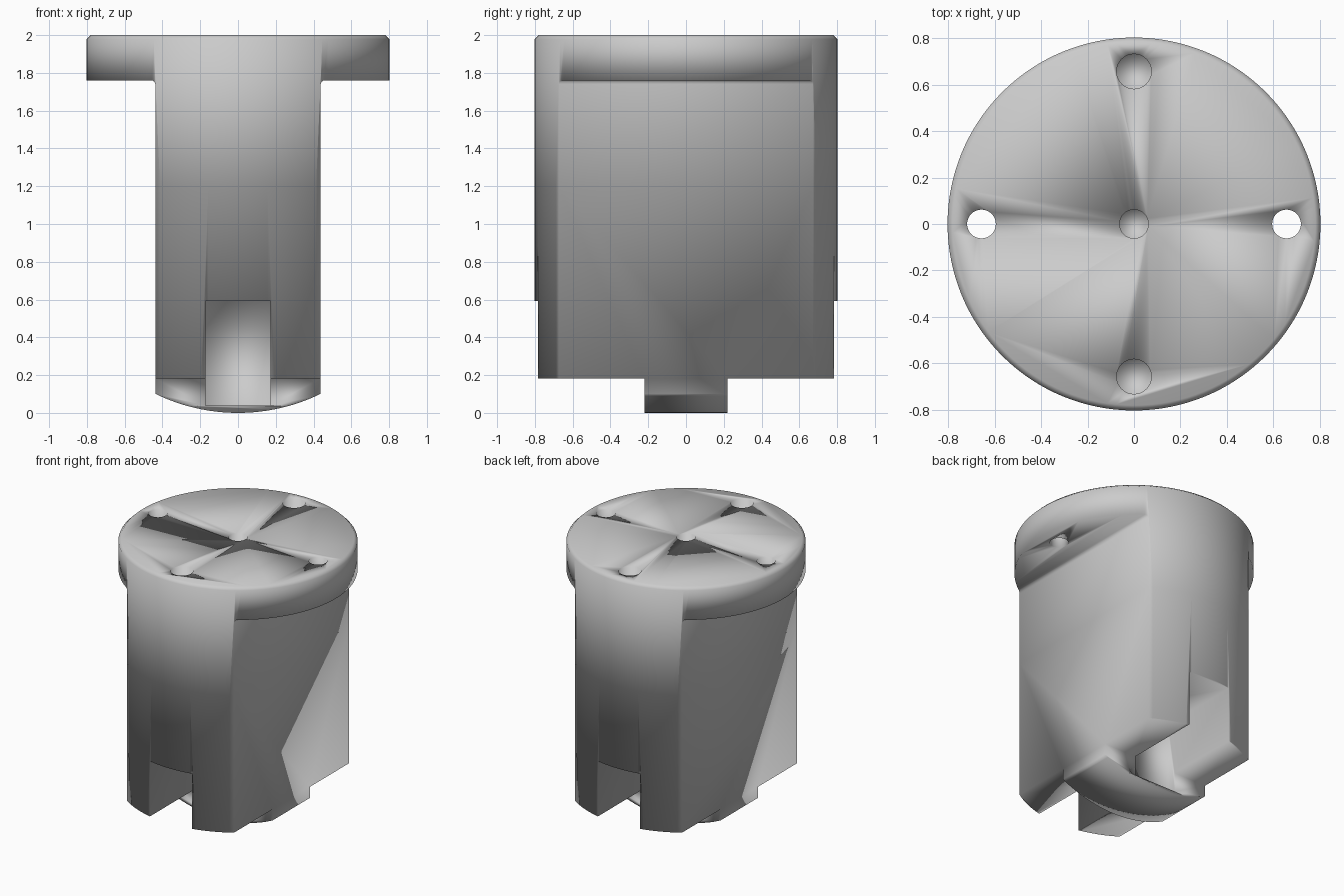
import bpy, bmesh, math
from mathutils import Vector

if "Cube" in bpy.data.objects:
    bpy.data.objects.remove(bpy.data.objects["Cube"], do_unlink=True)

R = 0.803        # outer radius
HALF = 0.438     # half width of the flat-sided shank
ARC = 1.0        # radius of the curved foot
JOINT = 1.2      # height where upper and lower shank meet

grey = bpy.data.materials.new("plain grey")
grey.use_nodes = True
grey.diffuse_color = (0.6, 0.6, 0.6, 1)
grey.node_tree.nodes["Principled BSDF"].inputs["Base Color"].default_value = (0.6, 0.6, 0.6, 1)


def finish(name, bm):
    bmesh.ops.recalc_face_normals(bm, faces=bm.faces)
    mesh = bpy.data.meshes.new(name)
    bm.to_mesh(mesh)
    bm.free()
    mesh.materials.append(grey)
    obj = bpy.data.objects.new(name, mesh)
    bpy.context.collection.objects.link(obj)
    return obj


def cylinder(name, x, y, z0, z1, radius, sides, chamfer=0):
    bm = bmesh.new()
    bmesh.ops.create_cone(bm, cap_ends=True, segments=sides, radius1=radius,
                          radius2=radius, depth=z1 - z0)
    bmesh.ops.translate(bm, verts=bm.verts, vec=(x, y, (z0 + z1) / 2))
    if chamfer:
        rim = [e for e in bm.edges if all(v.co.z > z1 - 0.001 for v in e.verts)]
        bmesh.ops.bevel(bm, geom=rim, offset=chamfer, segments=1,
                        profile=0.5, affect='EDGES')
    return finish(name, bm)


def prism(name, profile, y0, y1):
    """Extrude an x-z profile along y."""
    bm = bmesh.new()
    face = bm.faces.new([bm.verts.new((x, y0, z)) for x, z in profile])
    out = bmesh.ops.extrude_face_region(bm, geom=[face])
    moved = [v for v in out["geom"] if isinstance(v, bmesh.types.BMVert)]
    bmesh.ops.translate(bm, verts=moved, vec=Vector((0, y1 - y0, 0)))
    return finish(name, bm)


def box_profile(x, z0, z1):
    return [(-x, z0), (x, z0), (x, z1), (-x, z1)]


# Round blank with a chamfered top rim
body = cylinder("flanged_shank", 0, 0, -0.05, 2, R, 128, chamfer=0.022)
cutters = []

# Flat sides under the flange, with a small fillet in the corner
F, FLANGE = 0.02, 1.76
for s in (1, -1):
    fillet = [(HALF + F - F * math.cos(a), FLANGE - F + F * math.sin(a))
              for a in (i * math.pi / 8 for i in range(5))]
    profile = [(1, FLANGE), (1, -0.2), (HALF, -0.2)] + fillet
    cutters.append(prism("side_cutter", [(s * x, z) for x, z in profile], -1, 1))

# Steps that leave the narrow foot, and the open slots front and back
for s in (1, -1):
    cutters.append(prism("foot_cutter", box_profile(1, -0.2, 0.183), s * 0.22, s))
    cutters.append(prism("slot_cutter", box_profile(0.173, 0.04, 0.592), s * 0.15, s))

# Curved underside of the foot
xs = [0.6 * i / 16 for i in range(-16, 17)]
under = [(x, ARC - math.sqrt(ARC * ARC - x * x)) for x in xs]
cutters.append(prism("underside_cutter", under + [(0.6, -0.3), (-0.6, -0.3)], -1, 1))

# Centre hole, blind holes front and back, through holes in the flange
cutters.append(cylinder("centre_hole", 0, 0, 1.7, 2.2, 0.062, 32))
for s in (1, -1):
    cutters.append(cylinder("blind_hole", 0, s * 0.657, 1.6, 2.2, 0.075, 32))
    cutters.append(cylinder("through_hole", s * 0.657, 0, 1.6, 2.2, 0.062, 32))

bpy.context.view_layer.objects.active = body
for cutter in cutters:
    mod = body.modifiers.new("cut", 'BOOLEAN')
    mod.operation = 'DIFFERENCE'
    mod.solver = 'EXACT'
    mod.object = cutter
    bpy.ops.object.modifier_apply(modifier=mod.name)
    bpy.data.objects.remove(cutter, do_unlink=True)

# Joint between upper and lower shank, closed by an inner floor facing down
bm = bmesh.new()
bm.from_mesh(body.data)
cut = bmesh.ops.bisect_plane(bm, geom=bm.verts[:] + bm.edges[:] + bm.faces[:],
                             plane_co=(0, 0, JOINT), plane_no=(0, 0, 1))
ring = [e for e in cut["geom_cut"] if isinstance(e, bmesh.types.BMEdge)]
for floor in bmesh.ops.edgeloop_fill(bm, edges=ring)["faces"]:
    floor.normal_update()
    if floor.normal.z > 0:
        floor.normal_flip()
bm.to_mesh(body.data)
bm.free()

# Soft shading over the whole casting
for o in bpy.context.selected_objects:
    o.select_set(False)
body.select_set(True)
bpy.ops.object.shade_smooth()
